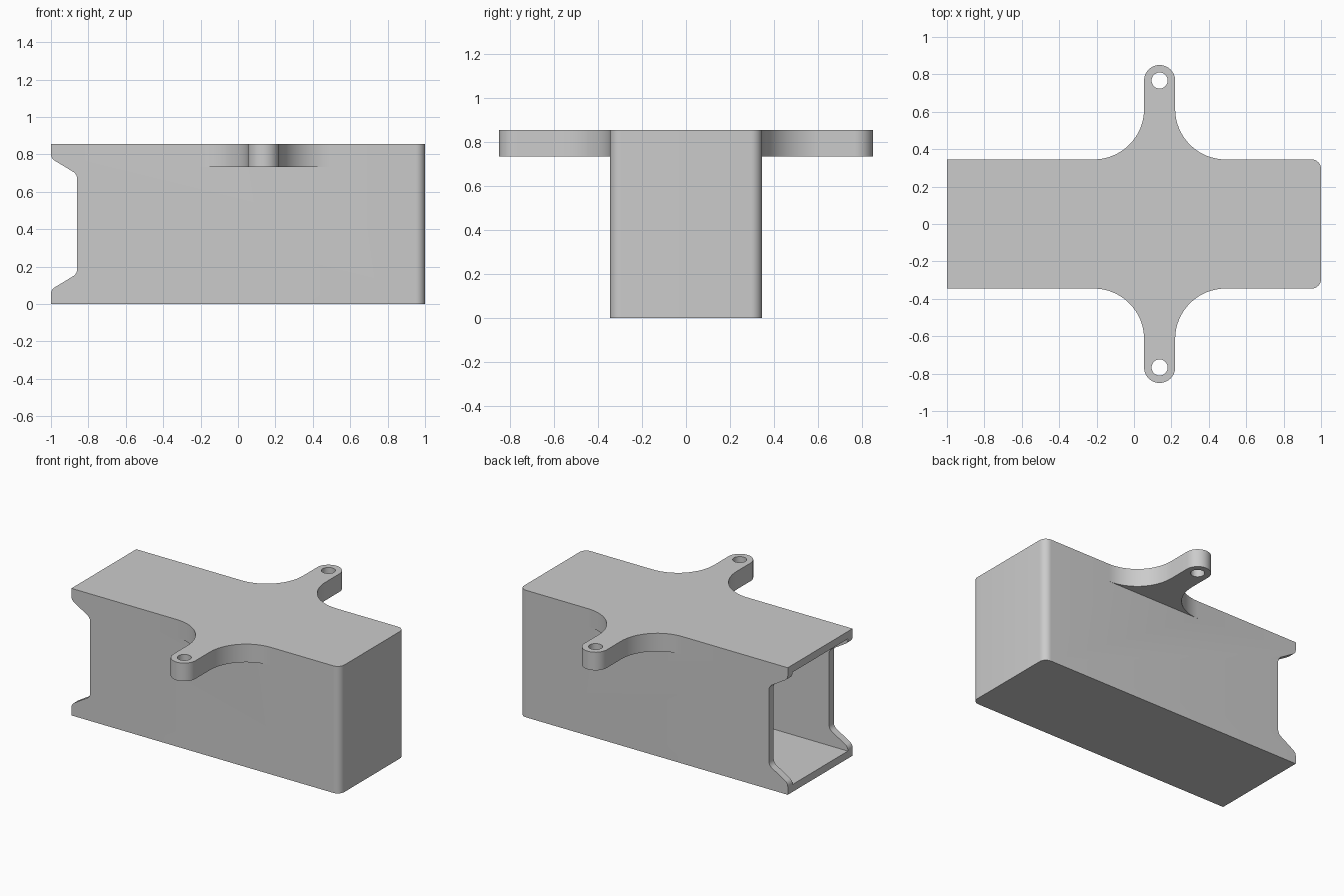
import bpy, bmesh, math
from mathutils import Vector

HEIGHT, HALF_W, WALL = 0.856, 0.345, 0.05
FLANGE_Z = 0.734
EAR_X, EAR_Y, EAR_R, HOLE_R, SWEEP = 0.137, 0.767, 0.083, 0.043, 0.27

old = bpy.data.objects.get("Cube")
if old:
    bpy.data.objects.remove(old, do_unlink=True)

grey = bpy.data.materials.new("plain grey")
grey.use_nodes = True
grey.diffuse_color = (0.6, 0.6, 0.6, 1)
grey.node_tree.nodes["Principled BSDF"].inputs["Base Color"].default_value = (0.6, 0.6, 0.6, 1)


def arc(cx, cy, r, start, end, steps=16):
    angles = [math.radians(start + (end - start) * i / steps) for i in range(steps + 1)]
    return [(cx + r * math.cos(a), cy + r * math.sin(a)) for a in angles]


def round_corners(points, steps=8):
    """Fillet each (x, y, radius) corner of a closed outline."""
    out = []
    for i, (x, y, r) in enumerate(points):
        p = Vector((x, y))
        if not r:
            out.append((x, y))
            continue
        a = (Vector(points[i - 1][:2]) - p).normalized()
        b = (Vector(points[(i + 1) % len(points)][:2]) - p).normalized()
        half = math.acos(a.dot(b)) / 2
        centre = p + (a + b).normalized() * (r / math.sin(half))
        start = p + a * (r / math.tan(half)) - centre
        end = p + b * (r / math.tan(half)) - centre
        for k in range(steps + 1):
            out.append(tuple(centre + start.lerp(end, k / steps).normalized() * r))
    return out


def prism(name, outline, lo, hi, axis="z", bevel_x=None):
    """Extrude an outline along z (outline in xy) or y (outline in xz)."""
    bm = bmesh.new()
    place = (lambda u, v: (u, v, lo)) if axis == "z" else (lambda u, v: (u, lo, v))
    face = bm.faces.new([bm.verts.new(place(u, v)) for u, v in outline])
    moved = bmesh.ops.extrude_face_region(bm, geom=[face])["geom"]
    shift = (0, 0, hi - lo) if axis == "z" else (0, hi - lo, 0)
    bmesh.ops.translate(bm, vec=shift, verts=[g for g in moved if isinstance(g, bmesh.types.BMVert)])
    if bevel_x:  # round the upright edges of the closed end
        edges = [e for e in bm.edges if all(v.co.x > bevel_x for v in e.verts)
                 and abs(e.verts[0].co.z - e.verts[1].co.z) > 0.5]
        bmesh.ops.bevel(bm, geom=edges, offset=0.05, segments=8, profile=0.5, affect="EDGES")
    bmesh.ops.recalc_face_normals(bm, faces=bm.faces)
    mesh = bpy.data.meshes.new(name)
    bm.to_mesh(mesh)
    bm.free()
    mesh.materials.append(grey)
    obj = bpy.data.objects.new(name, mesh)
    bpy.context.collection.objects.link(obj)
    return obj


def combine(target, tool, operation):
    mod = target.modifiers.new(operation.lower(), "BOOLEAN")
    mod.operation, mod.object, mod.solver = operation, tool, "EXACT"
    bpy.context.view_layer.objects.active = target
    bpy.ops.object.modifier_apply(modifier=mod.name)
    bpy.data.objects.remove(tool, do_unlink=True)


# Housing: side profile with a filleted recess in the open end
lower = [(-1, 0.077, 0.04), (-0.86, 0.162, 0.045)]
upper = [(x, HEIGHT - z, r) for x, z, r in reversed(lower)]
profile = round_corners([(1, 0, 0), (-1, 0, 0)] + lower + upper + [(-1, HEIGHT, 0), (1, HEIGHT, 0)])
housing = prism("housing", profile, -HALF_W, HALF_W, "y", bevel_x=0.99)

# Mounting ears that sweep out of both sides, flush with the top
left, right = EAR_X - EAR_R, EAR_X + EAR_R
ear = ([(left - SWEEP, HALF_W - 0.025)]
       + arc(left - SWEEP, HALF_W + SWEEP, SWEEP, -90, 0)
       + arc(EAR_X, EAR_Y, EAR_R, 180, 0, 24)
       + arc(right + SWEEP, HALF_W + SWEEP, SWEEP, 180, 270)
       + [(right + SWEEP, HALF_W - 0.025)])
for side in (1, -1):
    flange = prism("mounting_ear", [(x, side * y) for x, y in ear], FLANGE_Z, HEIGHT)
    combine(housing, flange, "UNION")

# Hollow interior, open at one end
w = HALF_W - WALL
cavity = prism("cavity", [(-1.2, -w), (1 - WALL, -w), (1 - WALL, w), (-1.2, w)], WALL, HEIGHT - WALL)
combine(housing, cavity, "DIFFERENCE")

# Screw holes
for side in (1, -1):
    hole = prism("screw_hole", arc(EAR_X, side * EAR_Y, HOLE_R, 0, 360, 32)[:-1], 0.6, 1)
    combine(housing, hole, "DIFFERENCE")

# Smooth the rounded walls, keep flat faces crisp
bpy.ops.object.select_all(action="DESELECT")
housing.select_set(True)
bpy.context.view_layer.objects.active = housing
bpy.ops.object.shade_smooth_by_angle(angle=math.radians(30))
